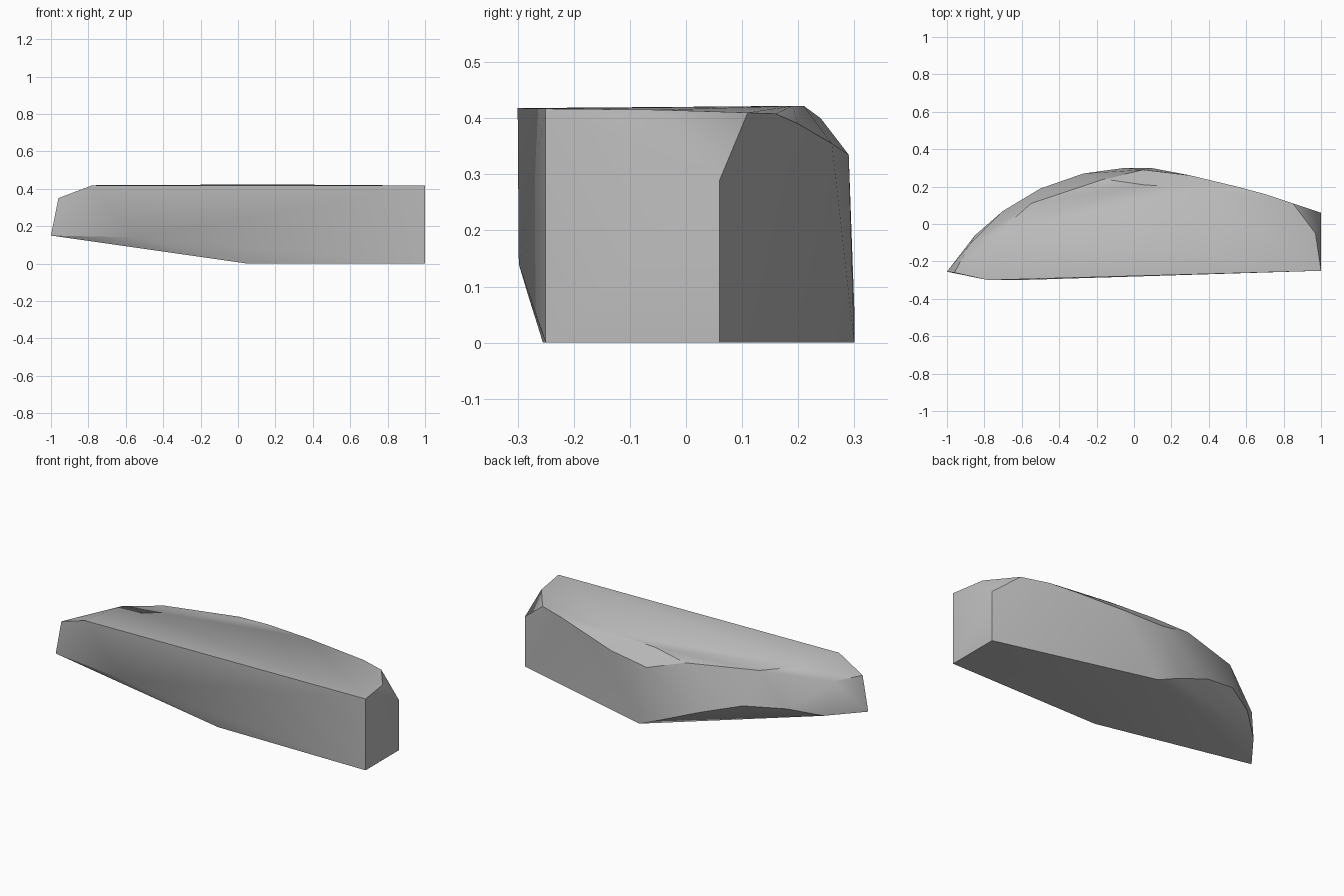
import bpy
import bmesh
from math import radians

old = bpy.data.objects.get("Cube")
if old:
    bpy.data.objects.remove(old, do_unlink=True)


def make_material(name, value):
    """Plain neutral stone colour."""
    material = bpy.data.materials.new(name)
    material.use_nodes = True
    colour = (value, value, value, 1)
    material.diffuse_color = colour
    material.node_tree.nodes["Principled BSDF"].inputs["Base Color"].default_value = colour
    return material


def make_boulder(name, outlines, material):
    """Wrap a faceted stone skin around a set of outline paths."""
    bm = bmesh.new()
    for path in outlines:
        for point in path:
            bm.verts.new(point)
    bmesh.ops.convex_hull(bm, input=bm.verts[:])
    loose = [v for v in bm.verts if not v.link_faces]
    bmesh.ops.delete(bm, geom=loose, context="VERTS")
    bmesh.ops.dissolve_limit(bm, angle_limit=radians(1),
                             verts=bm.verts[:], edges=bm.edges[:])
    bmesh.ops.recalc_face_normals(bm, faces=bm.faces[:])
    mesh = bpy.data.meshes.new(name)
    bm.to_mesh(mesh)
    bm.free()
    mesh.materials.append(material)
    rock = bpy.data.objects.new(name, mesh)
    bpy.context.collection.objects.link(rock)
    return rock


# Flat front: top edge, tapered tip and undercut base
front_edge = [(1, -.25, .417), (-.78, -.3, .418), (-.96, -.26, .35), (-1, -.255, .15)]
front_base = [(1, -.25, 0), (.05, -.255, 0), (-.2, -.28, .08), (-.55, -.298, .14)]

# Base of the curved back, with the lifted belly toward the tip
back_base = [(1, .06, 0), (.09, .3, 0), (-.05, .3, .06), (-.27, .27, .15),
             (-.5, .19, .22), (-.7, .07, .21), (-.85, -.06, .16)]

# Shoulder where the back wall turns inward
shoulder = [(1, .06, .29), (.85, .11, .41), (.7, .16, .408), (.55, .2, .39),
            (.3, .26, .355), (.05, .29, .335), (-.88, -.11, .35)]

# Crest around the flat top
crest = [(.97, -.05, .415), (.32, .19, .422), (.05, .21, .422),
         (-.16, .24, .4), (-.55, .11, .41), (-.72, -.04, .42)]

stone = make_material("stone grey", .5)
boulder = make_boulder("boulder", [front_edge, front_base, back_base, shoulder, crest], stone)

# Soft shading inside each broad facet, crisp at the breaks
bpy.ops.object.select_all(action="DESELECT")
boulder.select_set(True)
bpy.context.view_layer.objects.active = boulder
bpy.ops.object.shade_smooth_by_angle(angle=radians(30))
